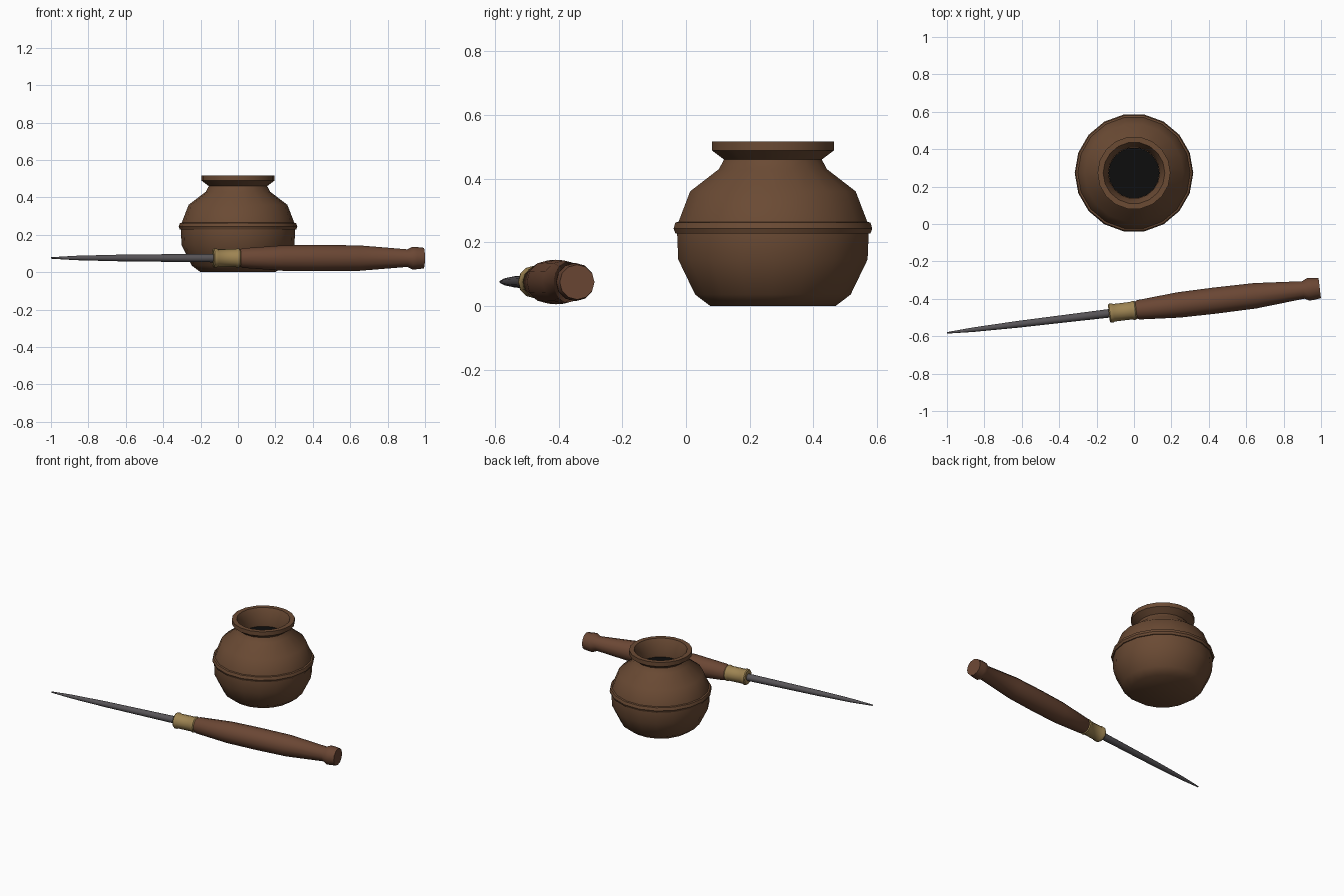
import bpy, bmesh, math
from mathutils import Matrix, Vector

cube = bpy.data.objects.get("Cube")
if cube:
    bpy.data.objects.remove(cube, do_unlink=True)


def material(name, rgb):
    m = bpy.data.materials.new(name)
    m.use_nodes = True
    m.diffuse_color = (*rgb, 1)
    m.node_tree.nodes["Principled BSDF"].inputs["Base Color"].default_value = (*rgb, 1)
    return m


clay = material("brown clay", (0.145, 0.069, 0.034))
wood = material("reddish wood", (0.145, 0.062, 0.034))
brass = material("dull brass", (0.34, 0.23, 0.085))
iron = material("dark iron", (0.095, 0.088, 0.095))
black = material("black ink", (0.004, 0.004, 0.004))


def lathe(name, profile, sides, mat, matrix, closed=False, angle=35):
    """Spin (radius, height) points about z; open profiles get end caps."""
    bm = bmesh.new()
    rings = []
    for r, h in profile:
        turns = [2 * math.pi * i / sides for i in range(sides)]
        rings.append([bm.verts.new((r * math.cos(a), r * math.sin(a), h)) for a in turns])
    pairs = list(zip(rings, rings[1:]))
    if closed:
        pairs.append((rings[-1], rings[0]))
    else:
        bm.faces.new(rings[0][::-1])
        bm.faces.new(rings[-1])
    for a, b in pairs:
        for i in range(sides):
            j = (i + 1) % sides
            bm.faces.new((a[i], a[j], b[j], b[i]))
    bmesh.ops.recalc_face_normals(bm, faces=bm.faces)
    me = bpy.data.meshes.new(name)
    bm.to_mesh(me)
    bm.free()
    me.materials.append(mat)
    ob = bpy.data.objects.new(name, me)
    bpy.context.collection.objects.link(ob)
    ob.matrix_world = matrix
    bpy.ops.object.select_all(action='DESELECT')
    ob.select_set(True)
    bpy.context.view_layer.objects.active = ob
    bpy.ops.object.shade_smooth_by_angle(angle=math.radians(angle))
    return ob


# Pot: outer wall up to the flared rim, then down inside the neck to a sealed floor
pot = Matrix.Translation((0, 0.273, 0))
lathe("pot_body", [(0.2, 0), (0.248, 0.036), (0.302, 0.146), (0.306, 0.24), (0.302, 0.262),
                   (0.264, 0.36), (0.172, 0.43), (0.156, 0.46), (0.195, 0.489),
                   (0.195, 0.517), (0.165, 0.517), (0.137, 0.46), (0.137, 0.39)],
      18, clay, pot, angle=50)
lathe("pot_band", [(0.295, 0.226), (0.311, 0.228), (0.317, 0.243), (0.311, 0.262), (0.295, 0.266)],
      18, clay, pot, closed=True)
lathe("ink_surface", [(0.136, 0.395), (0.136, 0.402)], 18, black, pot)

# Awl: all parts share one axis running from the tip to the handle end
tip, end = Vector((-1, -0.582, 0.076)), Vector((0.993, -0.342, 0.075))
axis = Matrix.Translation(tip) @ (end - tip).to_track_quat('Z', 'Y').to_matrix().to_4x4()
length = (end - tip).length
lathe("awl_blade", [(0.004, 0), (0.012, 0.14), (0.018, 0.38), (0.023, 0.9)], 12, iron, axis)
lathe("ferrule", [(0.046, 0.872), (0.051, 0.878), (0.051, 0.893), (0.047, 0.9),
                  (0.047, 0.994), (0.051, 1.0), (0.051, 1.013), (0.046, 1.019)],
      12, brass, axis)
lathe("handle", [(0.044, 1.015), (0.052, 1.03), (0.068, 1.25), (0.07, 1.45), (0.068, 1.66),
                 (0.047, 1.918), (0.06, 1.945), (0.06, 1.965), (0.055, length)],
      12, wood, axis, angle=40)
